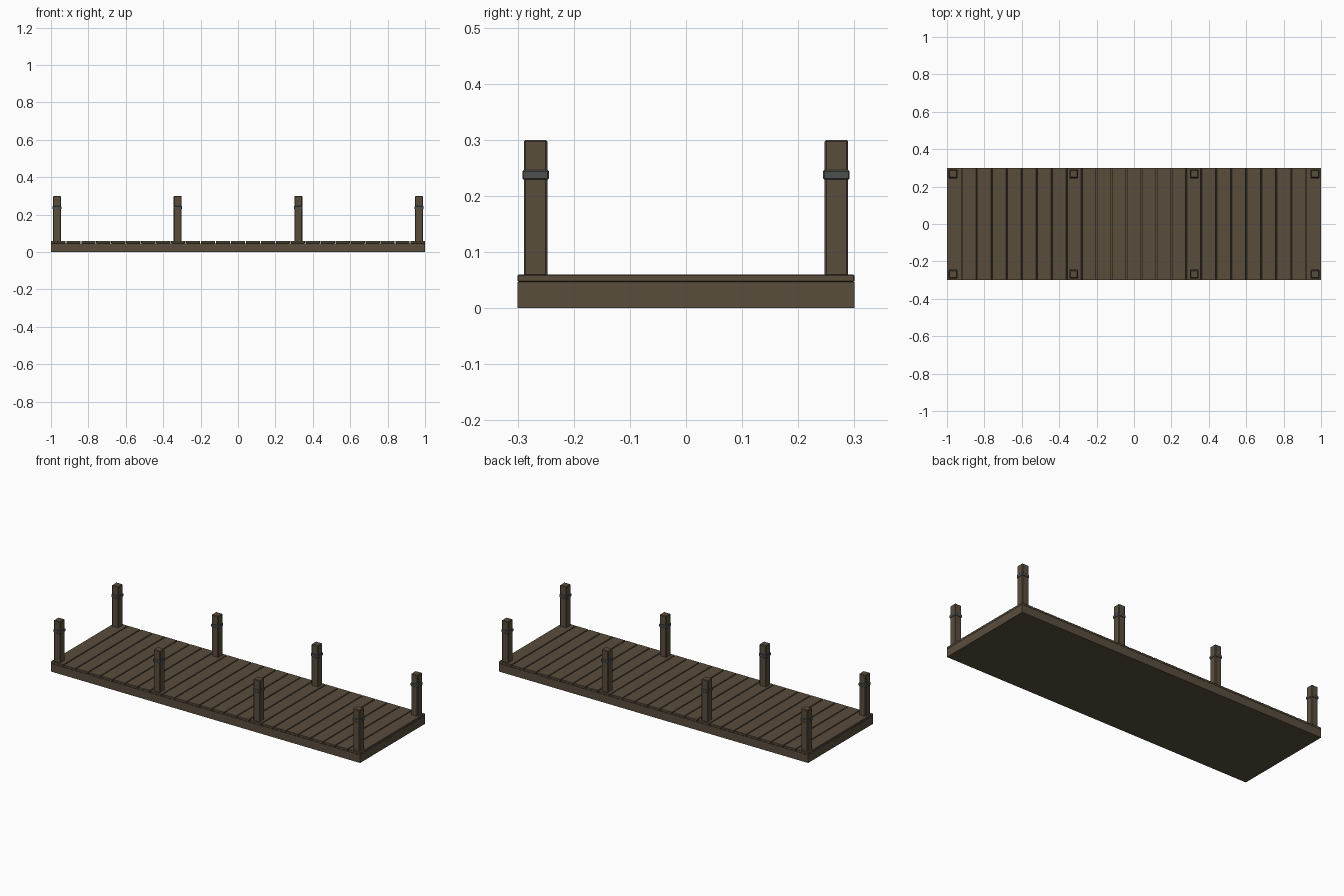
import bpy

cube = bpy.data.objects.get("Cube")
if cube:
    bpy.data.objects.remove(cube, do_unlink=True)


def material(name, rgb):
    m = bpy.data.materials.new(name)
    m.use_nodes = True
    color = (*rgb, 1)
    m.diffuse_color = color
    m.node_tree.nodes["Principled BSDF"].inputs["Base Color"].default_value = color
    return m


wood = material("brown wood", (0.1, 0.075, 0.046))
iron = material("grey iron", (0.075, 0.08, 0.08))


def box(name, x, y, z0, z1, width, depth, mat, bevel=0):
    """Box centred on x, y between two heights, with optional chamfered edges."""
    bpy.ops.mesh.primitive_cube_add(size=1, location=(x, y, (z0 + z1) / 2))
    ob = bpy.context.object
    ob.name = name
    ob.scale = (width, depth, z1 - z0)
    bpy.ops.object.transform_apply(location=False, rotation=False, scale=True)
    ob.data.materials.append(mat)
    if bevel:
        mod = ob.modifiers.new("chamfer", "BEVEL")
        mod.width = bevel
        mod.segments = 1
    return ob


LENGTH, WIDTH, BASE_TOP, DECK_TOP = 2.0, 0.6, 0.047, 0.06

# Solid base under the deck
box("deck_base", 0, 0, 0, BASE_TOP, LENGTH, WIDTH, wood)

# Planks across the deck, with narrow gaps
PLANKS, GAP = 25, 0.004
pitch = LENGTH / PLANKS
for i in range(PLANKS):
    x = -LENGTH / 2 + pitch * (i + 0.5)
    left = x - pitch / 2 + (GAP / 2 if i else 0)
    right = x + pitch / 2 - (GAP / 2 if i < PLANKS - 1 else 0)
    box(f"plank_{i + 1}", (left + right) / 2, 0, BASE_TOP, DECK_TOP,
        right - left, WIDTH, wood, 0.0015)

# Square mooring posts with iron bands along both long sides
POST, BAND = 0.042, 0.047
for side, y in (("front", -0.268), ("back", 0.268)):
    for i in range(4):
        x = -0.968 + i * 0.968 * 2 / 3
        box(f"{side}_post_{i + 1}", x, y, BASE_TOP, 0.3, POST, POST, wood, 0.003)
        box(f"{side}_post_band_{i + 1}", x, y, 0.229, 0.246, BAND, BAND, iron, 0.002)
